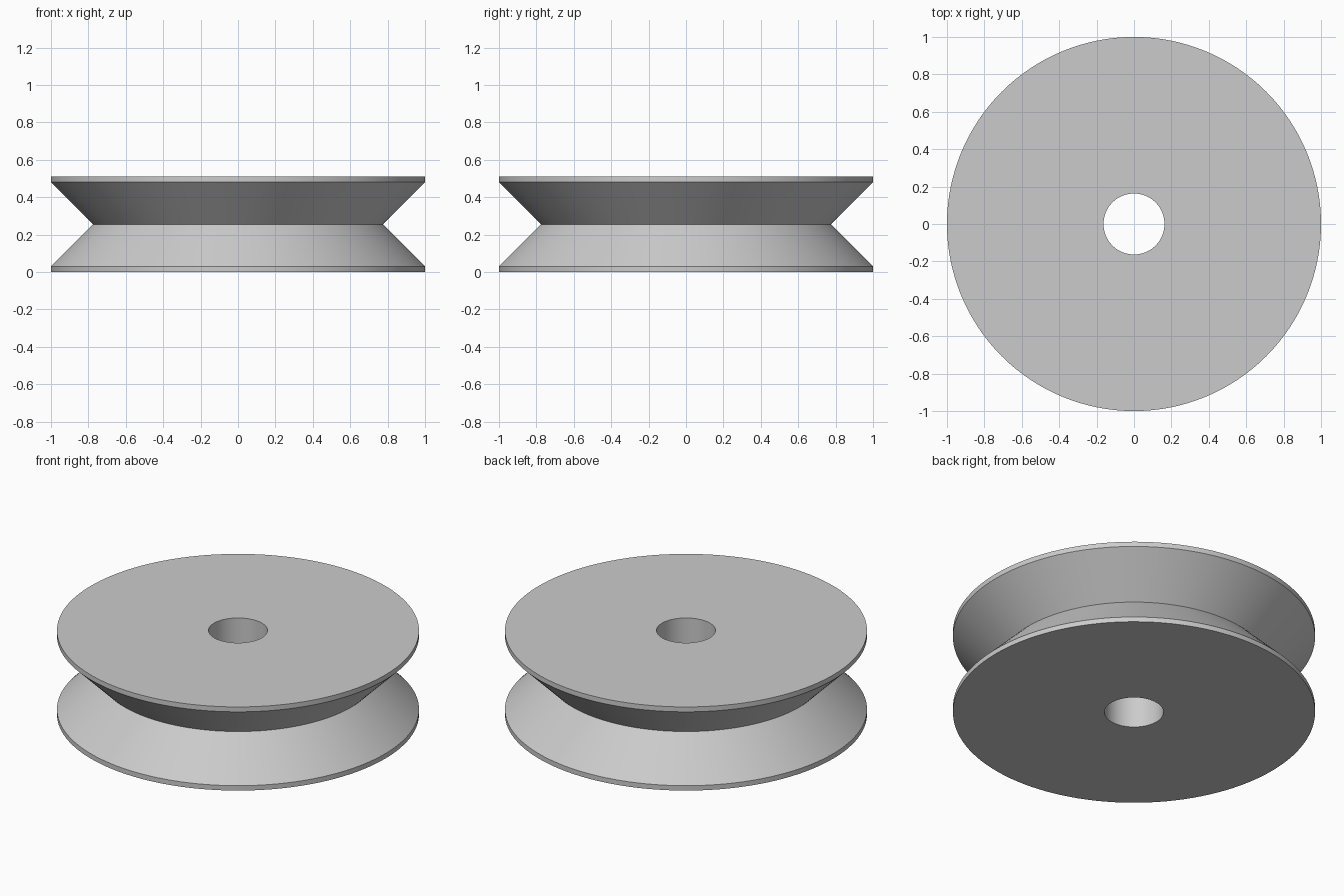
import bpy, bmesh, math

if "Cube" in bpy.data.objects:
    bpy.data.objects.remove(bpy.data.objects["Cube"])

SEGMENTS = 128
HEIGHT, LIP = 0.51, 0.03
RIM_R, GROOVE_R, BORE_R = 1.0, 0.775, 0.163

# Closed cross-section (radius, z): bore, flat faces, thin lips and V groove
profile = [
    (BORE_R, 0), (RIM_R, 0), (RIM_R, LIP), (GROOVE_R, HEIGHT / 2),
    (RIM_R, HEIGHT - LIP), (RIM_R, HEIGHT), (BORE_R, HEIGHT),
]

# Revolve the cross-section around z
bm = bmesh.new()
rings = []
for i in range(SEGMENTS):
    a = 2 * math.pi * i / SEGMENTS
    rings.append([bm.verts.new((r * math.cos(a), r * math.sin(a), z)) for r, z in profile])
n = len(profile)
for i in range(SEGMENTS):
    here, following = rings[i], rings[(i + 1) % SEGMENTS]
    for j in range(n):
        k = (j + 1) % n
        bm.faces.new((here[j], following[j], following[k], here[k]))
bmesh.ops.recalc_face_normals(bm, faces=bm.faces[:])

mesh = bpy.data.meshes.new("pulley_wheel")
bm.to_mesh(mesh)
bm.free()
wheel = bpy.data.objects.new("pulley_wheel", mesh)
bpy.context.collection.objects.link(wheel)

# Single plain grey
grey = bpy.data.materials.new("light_grey")
grey.diffuse_color = (0.6, 0.6, 0.6, 1)
grey.use_nodes = True
grey.node_tree.nodes["Principled BSDF"].inputs["Base Color"].default_value = grey.diffuse_color
mesh.materials.append(grey)

# Smooth round walls, crisp edges
bpy.context.view_layer.objects.active = wheel
wheel.select_set(True)
bpy.ops.object.shade_smooth_by_angle(angle=math.radians(30))
